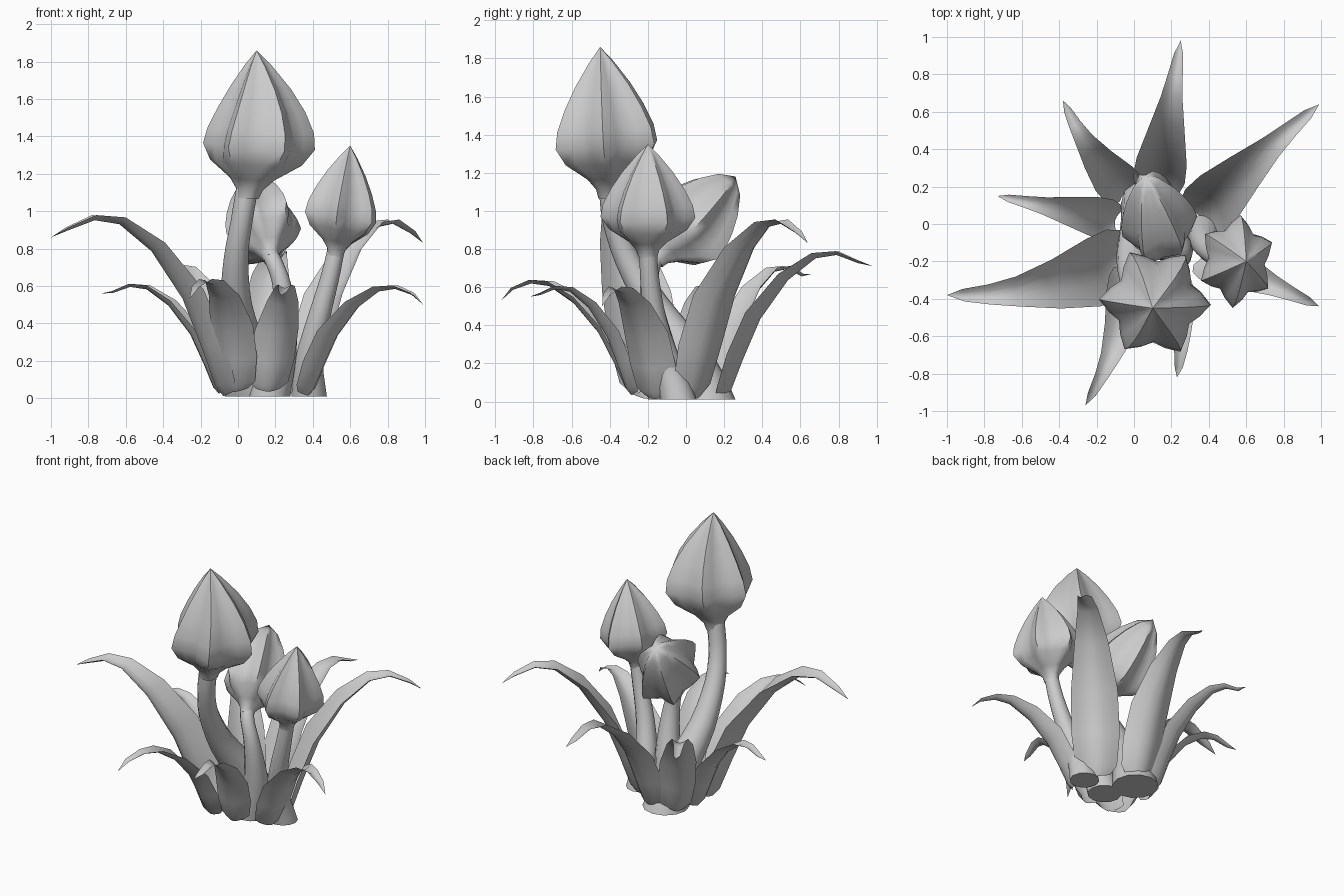
import bpy, bmesh, math
from mathutils import Vector

cube = bpy.data.objects.get("Cube")
if cube:
    bpy.data.objects.remove(cube)

grey = bpy.data.materials.new("plain grey")
grey.use_nodes = True
grey.diffuse_color = (0.6, 0.6, 0.6, 1)
grey.node_tree.nodes["Principled BSDF"].inputs["Base Color"].default_value = (0.6, 0.6, 0.6, 1)


def loft(name, rings, closed=True, cap=False):
    """Skin a list of equal-length point rows into a smooth object."""
    bm = bmesh.new()
    rows = [[bm.verts.new(p) for p in ring] for ring in rings]
    n = len(rows[0])
    for a, b in zip(rows, rows[1:]):
        for i in range(n if closed else n - 1):
            j = (i + 1) % n
            bm.faces.new((a[i], a[j], b[j], b[i]))
    if cap:
        bm.faces.new(rows[0][::-1])
    bmesh.ops.remove_doubles(bm, verts=bm.verts, dist=0.0005)
    bmesh.ops.recalc_face_normals(bm, faces=bm.faces)
    mesh = bpy.data.meshes.new(name)
    bm.to_mesh(mesh)
    bm.free()
    mesh.materials.append(grey)
    obj = bpy.data.objects.new(name, mesh)
    bpy.context.collection.objects.link(obj)
    bpy.ops.object.select_all(action='DESELECT')
    obj.select_set(True)
    bpy.context.view_layer.objects.active = obj
    bpy.ops.object.shade_smooth_by_angle(angle=math.radians(60))


def spline(points, steps):
    """Catmull-Rom samples through the points."""
    p = [Vector(q) for q in points]
    p = [2 * p[0] - p[1]] + p + [2 * p[-1] - p[-2]]
    out = []
    for i in range(1, len(p) - 2):
        a, b, c, d = p[i - 1:i + 3]
        for s in range(steps):
            t = s / steps
            out.append(0.5 * (2 * b + (c - a) * t + (2 * a - 5 * b + 4 * c - d) * t * t
                              + (3 * b - a - 3 * c + d) * t ** 3))
    return out + [p[-2]]


# Stems: round tubes with a flared foot
def stem(name, path, radius, foot):
    pts = spline(path, 3)
    rings = []
    for i, p in enumerate(pts):
        tangent = pts[min(i + 1, len(pts) - 1)] - pts[max(i - 1, 0)]
        if i == 0:
            tangent = Vector((0, 0, 1))
        rot = Vector((0, 0, 1)).rotation_difference(tangent)
        r = radius + (foot - radius) * max(0, 1 - i / 12) ** 1.8
        rings.append([p + rot @ Vector((r * math.cos(a), r * math.sin(a), 0))
                      for a in (math.tau * k / 12 for k in range(12))])
    loft(name, rings, cap=True)


# Buds: six ribbed petals closing to a point
BUD = [(0, .2), (.06, .24), (.13, .4), (.24, .82), (.35, 1), (.46, .95),
       (.6, .78), (.75, .54), (.9, .24), (1, 0)]
RIB = (1, .84, .72, .84)


def bud(name, base, tip, radius, phase, lean=0, squash=1, fullness=1):
    base, tip = Vector(base), Vector(tip)
    rot = Vector((0, 0, 1)).rotation_difference(tip - base)
    rings = []
    for t, w in BUD:
        ring = []
        centre = base.lerp(tip, t) + Vector((lean * math.sin(math.pi * t), 0, 0))
        for k in range(24):
            a = math.tau * k / 24 + phase
            # ribs fade out toward the neck, fullness rounds the upper half
            r = radius * (w ** fullness if t > .4 else w)
            r *= 1 + (RIB[k % 4] - 1) * min(1, t * 3)
            out = rot @ Vector((r * math.cos(a), r * math.sin(a), 0))
            out.x *= squash
            ring.append(centre + out)
        rings.append(ring)
    loft(name, rings, cap=True)


stem("tall_stem", [(.08, .11, .01), (.04, .0, .25), (-.01, -.17, .5), (-.01, -.31, .75),
                   (.02, -.38, .95), (.05, -.4, 1.13)], .058, .15)
bud("tall_bud", (.05, -.4, 1.07), (.1, -.45, 1.86), .3, -.05, lean=.05)
stem("side_stem", [(.38, -.04, .01), (.38, -.1, .2), (.43, -.16, .42), (.49, -.19, .64),
                   (.53, -.2, .82)], .046, .095)
bud("side_bud", (.52, -.2, .76), (.6, -.2, 1.35), .25, math.pi / 2 - .1, squash=.84)
stem("back_stem", [(.17, -.09, .01), (.23, -.13, .25), (.245, -.17, .45), (.235, -.19, .6),
                   (.2, -.18, .71), (.16, -.13, .79)], .045, .11)
bud("back_bud", (.18, -.16, .74), (.06, .26, 1.18), .25, .2, squash=.82, fullness=.7)

# Leaves: cupped blades that rise steeply, arch over and droop at the tip
ARCH = [(-.04, 0, .55), (0, .06, .85), (.08, .28, 1), (.2, .56, .97), (.4, .83, .7),
        (.6, .98, .43), (.75, 1, .29), (.9, .94, .18), (1, 0, 0)]


def leaf(name, base, tip, peak, width, bend=0):
    base, tip = Vector(base), Vector(tip)
    flat = Vector((tip.x - base.x, tip.y - base.y, 0))
    side = Vector((-flat.y, flat.x, 0)).normalized()
    spine = []
    for t, h, w in ARCH:
        p = base + flat * t + side * bend * math.sin(math.pi * t)
        p.z = tip.z if t == 1 else base.z + (peak - base.z) * h
        spine.append(p)
    rings = []
    for i, p in enumerate(spine):
        along = spine[min(i + 1, len(spine) - 1)] - spine[max(i - 1, 0)]
        up = along.cross(side).normalized()
        if up.z < 0:
            up = -up
        half = width * ARCH[i][2] / 2
        rings.append([p + side * half * u + up * half * .5 * (abs(u) ** 1.6 - .3)
                      for u in (-1, -.75, -.4, 0, .4, .75, 1)])
    loft(name, rings, closed=False)


leaf("leaf_back_left", (.37, .06, .02), (.99, .64, .83), .94, .31, .01)
leaf("leaf_front_left", (.39, -.17, .02), (.99, -.44, .5), .59, .26)
leaf("leaf_front_inner", (.17, -.3, .04), (.23, -.82, .55), .595, .24, .05)
leaf("leaf_front", (-.02, -.3, .04), (-.26, -.97, .53), .625, .25, .04)
leaf("leaf_right", (-.1, -.2, .02), (-1, -.38, .86), .96, .38, .06)
leaf("leaf_right_small", (-.12, .02, .03), (-.73, .15, .56), .6, .22)
leaf("leaf_back_right", (-.05, .19, .03), (-.38, .66, .67), .7, .24, .03)
leaf("leaf_back", (.13, .22, .02), (.25, .98, .71), .775, .28)
